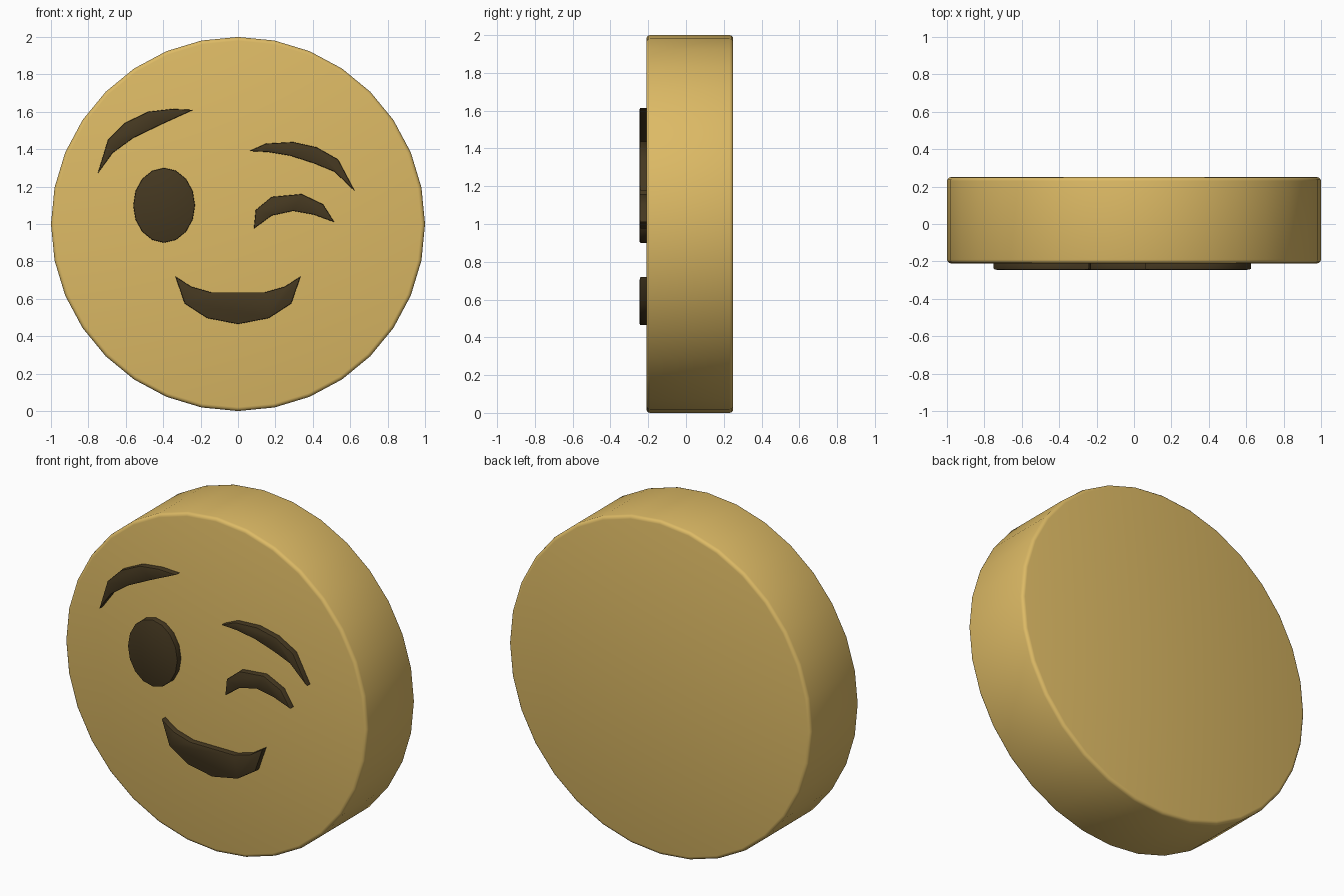
import bpy, bmesh
from math import sin, cos, pi, radians

if "Cube" in bpy.data.objects:
    bpy.data.objects.remove(bpy.data.objects["Cube"])


def material(name, color):
    m = bpy.data.materials.new(name)
    m.diffuse_color = color
    m.use_nodes = True
    m.node_tree.nodes["Principled BSDF"].inputs["Base Color"].default_value = m.diffuse_color
    return m


yellow = material("yellow", (0.72, 0.49, 0.13, 1))
brown = material("dark_brown", (0.06, 0.04, 0.015, 1))


def slab(name, outline, y_front, y_back, mat, bevel, segments):
    """Extrude an (x, z) outline along y and round its rims."""
    bm = bmesh.new()
    face = bm.faces.new([bm.verts.new((x, y_front, z)) for x, z in outline])
    ext = bmesh.ops.extrude_face_region(bm, geom=[face], use_keep_orig=True)
    for v in ext["geom"]:
        if isinstance(v, bmesh.types.BMVert):
            v.co.y = y_back
    bmesh.ops.recalc_face_normals(bm, faces=bm.faces)
    rims = [e for e in bm.edges if abs(e.verts[0].co.y - e.verts[1].co.y) < 1e-5]
    bmesh.ops.bevel(bm, geom=rims, offset=bevel, segments=segments,
                    profile=0.5, affect='EDGES', clamp_overlap=True)
    me = bpy.data.meshes.new(name)
    bm.to_mesh(me)
    bm.free()
    me.materials.append(mat)
    ob = bpy.data.objects.new(name, me)
    bpy.context.collection.objects.link(ob)
    bpy.context.view_layer.objects.active = ob
    ob.select_set(True)
    bpy.ops.object.shade_smooth_by_angle(angle=radians(35))
    ob.select_set(False)
    return ob


def ellipse(cx, cz, rx, rz, n):
    return [(cx + rx * sin(2 * pi * i / n), cz + rz * cos(2 * pi * i / n)) for i in range(n)]


# Thick coin-shaped head
slab("head_disc", ellipse(0, 1, 1, 1, 32), -0.21, 0.25, yellow, 0.02, 3)

# Raised facial features
half_mouth = [(0.165, 0.497), (0.285, 0.575), (0.335, 0.72), (0.25, 0.665), (0.145, 0.635)]
features = {
    "open_eye": ellipse(-0.395, 1.10, 0.165, 0.20, 16),
    "left_eyebrow": [(-0.75, 1.27), (-0.695, 1.45), (-0.605, 1.54), (-0.48, 1.60),
                     (-0.353, 1.615), (-0.24, 1.61), (-0.405, 1.535),
                     (-0.56, 1.46), (-0.67, 1.38)],
    "right_eyebrow": [(0.06, 1.39), (0.15, 1.43), (0.295, 1.438), (0.42, 1.41),
                      (0.535, 1.345), (0.625, 1.175), (0.515, 1.28),
                      (0.405, 1.325), (0.28, 1.365), (0.16, 1.385)],
    "winking_eye": [(0.085, 0.975), (0.095, 1.075), (0.18, 1.145), (0.34, 1.16),
                    (0.455, 1.105), (0.515, 1.01), (0.405, 1.05),
                    (0.295, 1.07), (0.18, 1.045)],
    "mouth": [(0, 0.465)] + half_mouth + [(-x, z) for x, z in reversed(half_mouth)],
}
for name, outline in features.items():
    slab(name, outline, -0.245, -0.19, brown, 0.006, 2)
